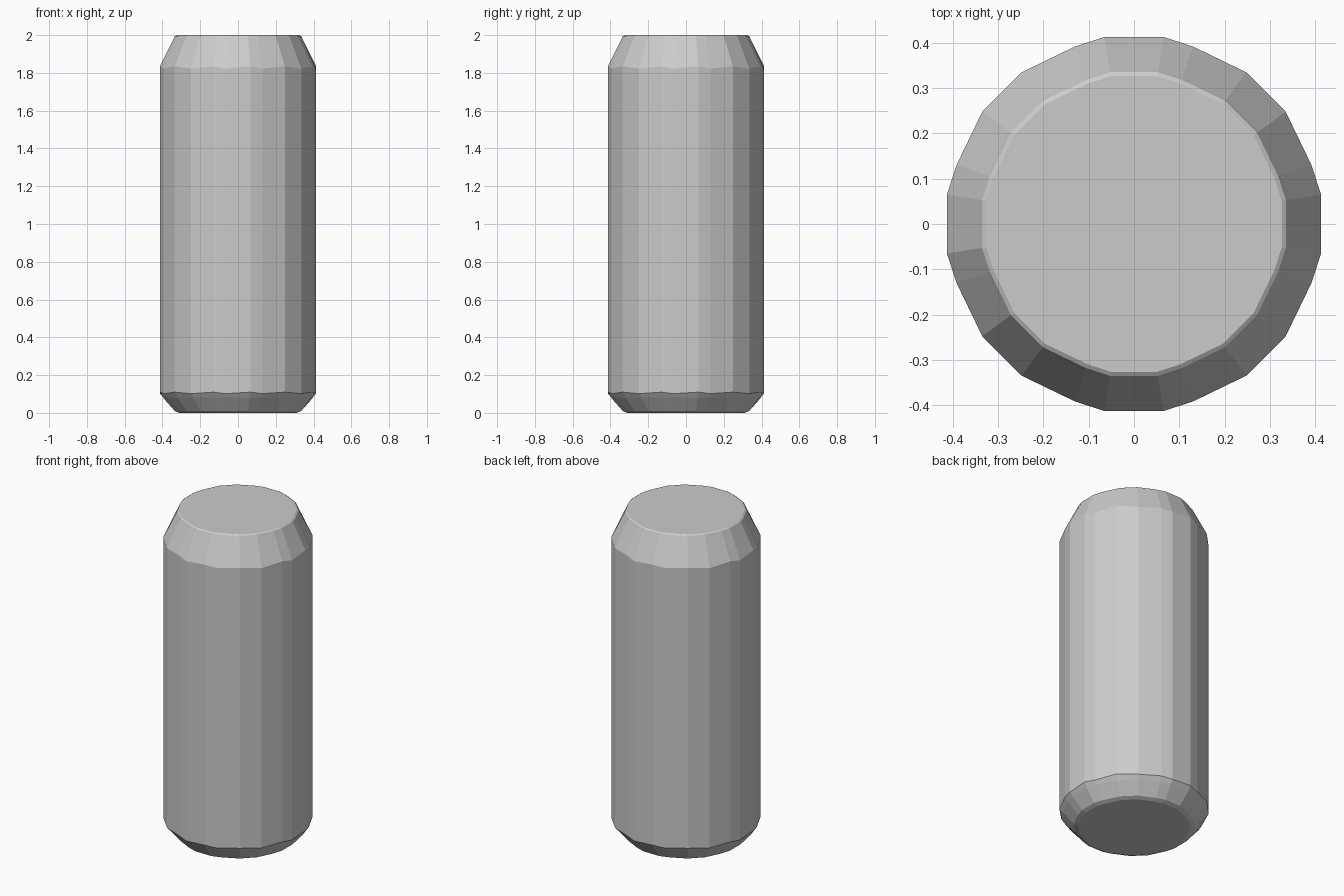
import bpy, bmesh

if "Cube" in bpy.data.objects:
    bpy.data.objects.remove(bpy.data.objects["Cube"])

# Slightly irregular faceted outline: one quadrant, then rotated around
quadrant = [(0.413, 0.065), (0.392, 0.13), (0.335, 0.248),
            (0.248, 0.335), (0.13, 0.392), (0.065, 0.413)]
outline = []
for k in range(4):
    for x, y in quadrant:
        for _ in range(k):
            x, y = -y, x
        outline.append((x, y))

# Profile rings from base to lid: (outline scale, height, scallop offset)
rings = [(0.75, 0.0, 0), (0.81, 0.01, 0), (0.955, 0.078, 0.005),
         (1.0, 0.11, -0.008), (1.0, 1.835, -0.012), (0.825, 1.982, 0),
         (0.812, 1.994, 0), (0.79, 2.0, 0)]

bm = bmesh.new()
loops = []
for s, z, wave in rings:
    loops.append([bm.verts.new((x * s, y * s, z + wave * (i % 2)))
                  for i, (x, y) in enumerate(outline)])

# Walls
n = len(outline)
for a, b in zip(loops, loops[1:]):
    for i in range(n):
        j = (i + 1) % n
        bm.faces.new((a[i], a[j], b[j], b[i]))

# Flat base and lid
bm.faces.new(loops[0][::-1])
bm.faces.new(loops[-1])
bmesh.ops.recalc_face_normals(bm, faces=bm.faces)

mesh = bpy.data.meshes.new("can_body")
bm.to_mesh(mesh)
bm.free()
bpy.context.collection.objects.link(bpy.data.objects.new("can_body", mesh))
